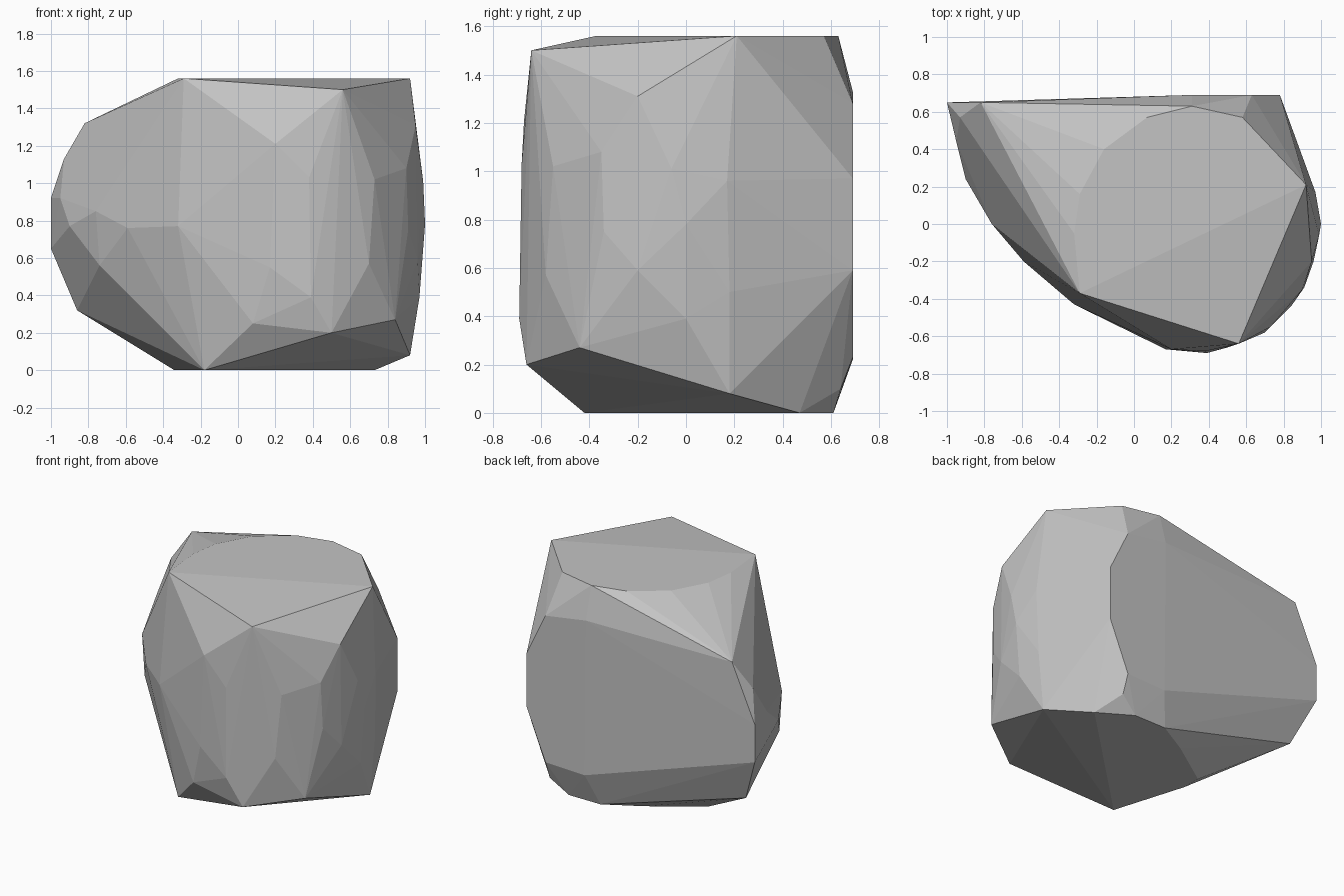
import bpy
import bmesh

# Remove the default cube if present
default_cube = bpy.data.objects.get("Cube")
if default_cube:
    bpy.data.objects.remove(default_cube, do_unlink=True)


def make_material(name, colour):
    material = bpy.data.materials.new(name)
    material.use_nodes = True
    material.diffuse_color = colour
    shader = material.node_tree.nodes["Principled BSDF"]
    shader.inputs["Base Color"].default_value = colour
    shader.inputs["Roughness"].default_value = 0.9
    return material


def level(height, outline):
    """Lift a plan outline to one height."""
    return [(x, y, height) for x, y in outline]


def upright(depth, outline):
    """Stand an (x, z) outline up at one depth."""
    return [(x, depth, z) for x, z in outline]


def build_hull(name, corners, material):
    """Wrap the corners in a faceted convex skin."""
    mesh = bpy.data.meshes.new(name)
    bm = bmesh.new()
    for corner in corners:
        bm.verts.new(corner)
    hull = bmesh.ops.convex_hull(bm, input=bm.verts[:])
    spare = [item for item in hull["geom_interior"] + hull["geom_unused"]
             if isinstance(item, bmesh.types.BMVert)]
    bmesh.ops.delete(bm, geom=list(set(spare)), context="VERTS")
    bmesh.ops.recalc_face_normals(bm, faces=bm.faces[:])
    bm.to_mesh(mesh)
    bm.free()
    for polygon in mesh.polygons:
        polygon.use_smooth = False
    mesh.materials.append(material)
    rock = bpy.data.objects.new(name, mesh)
    bpy.context.collection.objects.link(rock)
    return rock


# Flat crown and flat foot
crown = level(1.56, [(-.29, -.37), (.92, .21), (.58, .57), (.31, .63),
                     (.07, .57), (-.16, .4), (-.29, .16), (-.32, -.05)])
foot = level(0, [(-.18, -.42), (.73, .47), (.5, .61), (.25, .61),
                 (0, .47), (-.34, .24), (-.34, .1)])

# Broad sheared back, leaning slightly towards its pointed end
back = upright(.69, [(.78, .97), (.78, .59), (.63, 1.28), (.31, 1.33),
                     (.63, .23), (.32, .22)])
point = upright(.65, [(-1, .92), (-1, .65), (-.82, 1.32)])

# Chipped front face
front = [(.56, -.64, 1.5), (.2, -.67, 1.21), (.38, -.68, 1.03),
         (.39, -.69, .39), (.17, -.67, .55), (.08, -.62, .25),
         (.5, -.66, .2), (.7, -.58, .57), (.73, -.55, 1.02)]

# Rounded end
rounded_end = [(.95, -.2, 1.31), (.9, -.35, 1.08), (.91, -.34, .75),
               (.96, -.2, .59), (.99, -.06, 1.01), (1, 0, .78),
               (.97, 0, .39), (.97, .17, .96), (.96, .18, .5),
               (.92, .18, .08), (.84, -.44, .27)]

# Long slanting flank running to the point
flank = [(-.32, -.43, .77), (-.59, -.2, .76), (-.74, 0, .56),
         (-.76, 0, .85), (-.9, .24, .77), (-.95, .44, .92),
         (-.93, .57, 1.13), (-.86, .55, .32), (.63, .64, .1)]

stone = make_material("stone grey", (.55, .55, .55, 1))
build_hull("rock", crown + foot + back + point + front + rounded_end + flank,
           stone)
